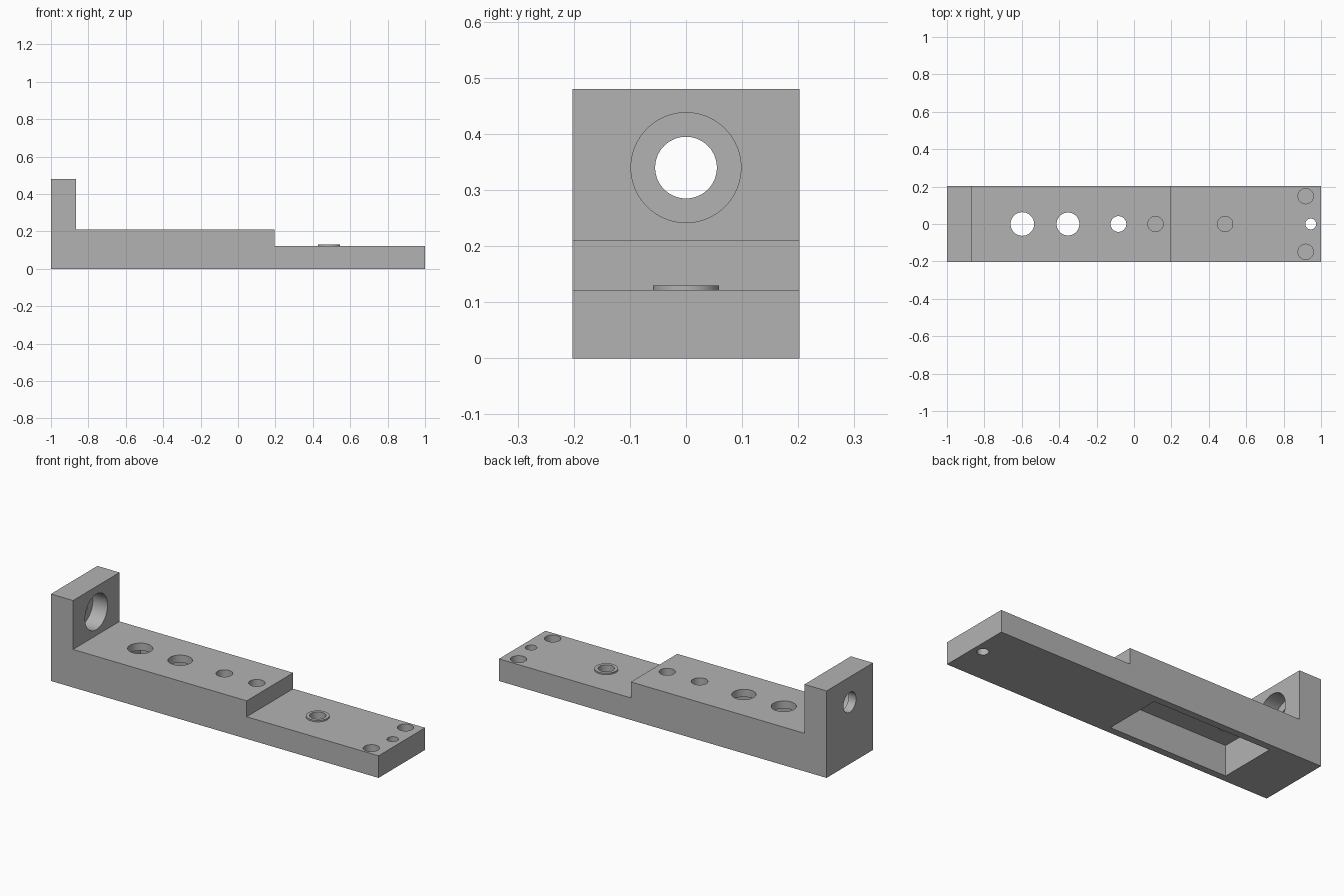
import bpy
import bmesh
import math
from mathutils import Matrix, Vector

cube = bpy.data.objects.get("Cube")
if cube:
    bpy.data.objects.remove(cube, do_unlink=True)

grey = bpy.data.materials.new("machined grey")
grey.use_nodes = True
grey.diffuse_color = (0.45, 0.45, 0.45, 1)
grey.node_tree.nodes["Principled BSDF"].inputs["Base Color"].default_value = grey.diffuse_color

HALF_WIDTH = 0.2025
STEP_TOP, PAD_TOP, BACK_TOP = 0.21, 0.122, 0.48
BELOW = -0.05


def new_object(name, bm):
    bmesh.ops.recalc_face_normals(bm, faces=bm.faces)
    mesh = bpy.data.meshes.new(name)
    bm.to_mesh(mesh)
    bm.free()
    mesh.materials.append(grey)
    obj = bpy.data.objects.new(name, mesh)
    bpy.context.collection.objects.link(obj)
    return obj


def box(name, low, high):
    bm = bmesh.new()
    low, high = Vector(low), Vector(high)
    size = Matrix.Diagonal((*(high - low), 1))
    bmesh.ops.create_cube(bm, size=1, matrix=Matrix.Translation((low + high) / 2) @ size)
    return new_object(name, bm)


def rod(name, radius, start, end):
    """Cylinder running from start to end."""
    bm = bmesh.new()
    start, end = Vector(start), Vector(end)
    axis = end - start
    turn = axis.to_track_quat('Z', 'Y').to_matrix().to_4x4()
    bmesh.ops.create_cone(bm, cap_ends=True, segments=64, radius1=radius, radius2=radius,
                          depth=axis.length, matrix=Matrix.Translation((start + end) / 2) @ turn)
    return new_object(name, bm)


def combine(target, tool, operation):
    mod = target.modifiers.new(tool.name, 'BOOLEAN')
    mod.operation = operation
    mod.solver = 'EXACT'
    mod.object = tool
    bpy.context.view_layer.objects.active = target
    bpy.ops.object.modifier_apply(modifier=mod.name)
    bpy.data.objects.remove(tool, do_unlink=True)


# Stepped body, extruded from its side profile
profile = [(-1, 0), (1, 0), (1, PAD_TOP), (0.195, PAD_TOP),
           (0.195, STEP_TOP), (-0.865, STEP_TOP), (-0.865, BACK_TOP), (-1, BACK_TOP)]
bm = bmesh.new()
side = bm.faces.new([bm.verts.new((x, -HALF_WIDTH, z)) for x, z in profile])
grown = bmesh.ops.extrude_face_region(bm, geom=[side])
bmesh.ops.translate(bm, vec=(0, 2 * HALF_WIDTH, 0),
                    verts=[v for v in grown["geom"] if isinstance(v, bmesh.types.BMVert)])
body = new_object("stepped_bracket", bm)

# Raised boss on the low pad
combine(body, rod("boss", 0.059, (0.487, 0, 0.08), (0.487, 0, 0.13)), 'UNION')

# Pocket in the underside
combine(body, box("pocket", (-0.71, -0.163, BELOW), (0.01, 0.163, 0.168)), 'DIFFERENCE')

# Vertical holes: x, y, radius, floor height
holes = [(-0.597, 0, 0.063, 0.1), (-0.353, 0, 0.061, 0.1), (-0.083, 0, 0.042, 0.1),
         (0.115, 0, 0.041, 0.1), (0.487, 0, 0.041, 0.04), (0.945, 0, 0.029, BELOW),
         (0.918, 0.149, 0.041, 0.04), (0.918, -0.149, 0.041, 0.04)]
for x, y, radius, floor in holes:
    combine(body, rod("hole", radius, (x, y, floor), (x, y, 0.3)), 'DIFFERENCE')

# Counterbored hole through the upright plate
for radius, start in ((0.098, -0.955), (0.055, -1.1)):
    combine(body, rod("bore", radius, (start, 0, 0.34), (-0.8, 0, 0.34)), 'DIFFERENCE')

# Smooth bores, crisp edges
bpy.ops.object.select_all(action='DESELECT')
body.select_set(True)
bpy.context.view_layer.objects.active = body
bpy.ops.object.shade_smooth_by_angle(angle=math.radians(30))
